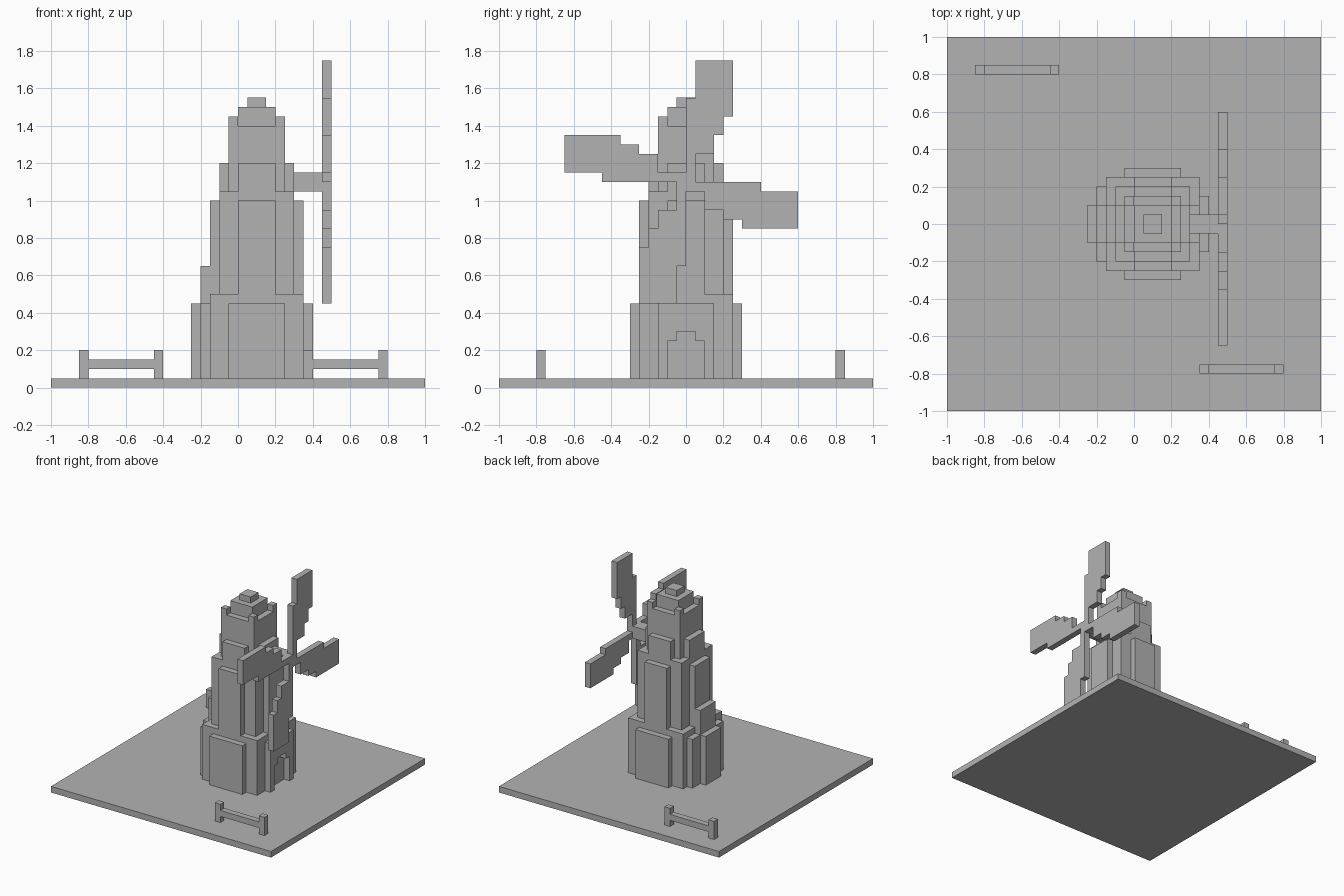
import bpy
import bmesh
from math import cos, sin, pi
from mathutils import Vector

cube = bpy.data.objects.get("Cube")
if cube:
    bpy.data.objects.remove(cube, do_unlink=True)

stone = bpy.data.materials.new("plain_grey")
stone.use_nodes = True
GREY = (0.45, 0.45, 0.45, 1)
stone.diffuse_color = GREY
stone.node_tree.nodes["Principled BSDF"].inputs["Base Color"].default_value = GREY

CX = 0.1       # tower axis
HUB_Z = 1.1    # sail axle height


def finish(name, bm):
    bmesh.ops.recalc_face_normals(bm, faces=bm.faces)
    mesh = bpy.data.meshes.new(name)
    bm.to_mesh(mesh)
    bm.free()
    mesh.materials.append(stone)
    obj = bpy.data.objects.new(name, mesh)
    bpy.context.collection.objects.link(obj)
    return obj


def boxes(name, spans):
    """One object from boxes given as (x0, x1, y0, y1, z0, z1)."""
    bm = bmesh.new()
    for x0, x1, y0, y1, z0, z1 in spans:
        verts = bmesh.ops.create_cube(bm, size=1)["verts"]
        bmesh.ops.scale(bm, vec=(x1 - x0, y1 - y0, z1 - z0), verts=verts)
        bmesh.ops.translate(bm, vec=((x0 + x1) / 2, (y0 + y1) / 2, (z0 + z1) / 2), verts=verts)
    return finish(name, bm)


def plate(name, outline, x0, x1):
    """Extrude a (y, z) outline along x."""
    bm = bmesh.new()
    face = bm.faces.new([bm.verts.new((x0, y, z)) for y, z in outline])
    new = bmesh.ops.extrude_face_region(bm, geom=[face])["geom"]
    bmesh.ops.translate(bm, vec=(x1 - x0, 0, 0),
                        verts=[v for v in new if isinstance(v, bmesh.types.BMVert)])
    return finish(name, bm)


def tier(name, z0, slabs):
    """Stepped round storey: slabs of (half width x, half width y, top)."""
    return boxes(name, [(CX - hx, CX + hx, -hy, hy, z0, top) for hx, hy, top in slabs])


# Ground
boxes("ground_slab", [(-1, 1, -1, 1, 0, 0.05)])

# Tower storeys, from the bottom up
tier("tower_base", 0.05, [(0.25, 0.25, 0.5), (0.15, 0.3, 0.45)])
tier("tower_shaft", 0.5, [(0.25, 0.1, 1.0), (0.2, 0.2, 1.05), (0.1, 0.25, 1.0)])
tier("tower_upper", 1.05, [(0.2, 0.1, 1.2), (0.15, 0.15, 1.4), (0.1, 0.2, 1.2)])
tier("cap", 1.4, [(0.1, 0.1, 1.5), (0.05, 0.05, 1.55)])

# Raised corners around the cap
boxes("cap_corner_posts", [
    (CX + sx * 0.125 - 0.025, CX + sx * 0.125 + 0.025,
     sy * 0.125 - 0.025, sy * 0.125 + 0.025, 1.4, 1.45)
    for sx in (-1, 1) for sy in (-1, 1)])

# Stepped buttress opposite the sails
boxes("rear_buttress", [
    (-0.2, -0.15, -0.2, 0.2, 0.05, 0.45),
    (-0.25, -0.2, -0.1, 0.1, 0.05, 0.45),
    (-0.2, -0.15, -0.1, 0.1, 0.45, 0.65)])

# Wall with a stepped doorway, below the sails
half_arch = [(0.15, 0.45), (0.15, 0.05), (0.1, 0.05), (0.1, 0.25), (0.05, 0.25), (0.05, 0.3)]
plate("doorway_wall", half_arch + [(-y, z) for y, z in reversed(half_arch)], 0.35, 0.4)

# Axle and four sails
boxes("sail_axle", [(0.3, 0.45, -0.05, 0.05, HUB_Z - 0.05, HUB_Z + 0.05)])
sail = [(0, 0), (0.05, 0), (0.05, 0.15), (0.15, 0.15), (0.15, 0.25), (0.2, 0.25),
        (0.2, 0.35), (0.25, 0.35), (0.25, 0.65), (0.05, 0.65), (0.05, 0.45), (0, 0.45)]
for i, side in enumerate(("top", "front", "bottom", "back")):
    c, s = round(cos(i * pi / 2)), round(sin(i * pi / 2))
    shift = -0.05 if side == "back" else 0
    plate("sail_" + side,
          [(t * c - r * s + shift, t * s + r * c + HUB_Z) for t, r in sail], 0.45, 0.5)

# Short fences
for name, x, y in (("front_fence", 0.35, -0.8), ("back_fence", -0.85, 0.8)):
    boxes(name, [
        (x, x + 0.05, y, y + 0.05, 0.05, 0.2),
        (x + 0.4, x + 0.45, y, y + 0.05, 0.05, 0.2),
        (x + 0.05, x + 0.4, y, y + 0.05, 0.1, 0.15)])
